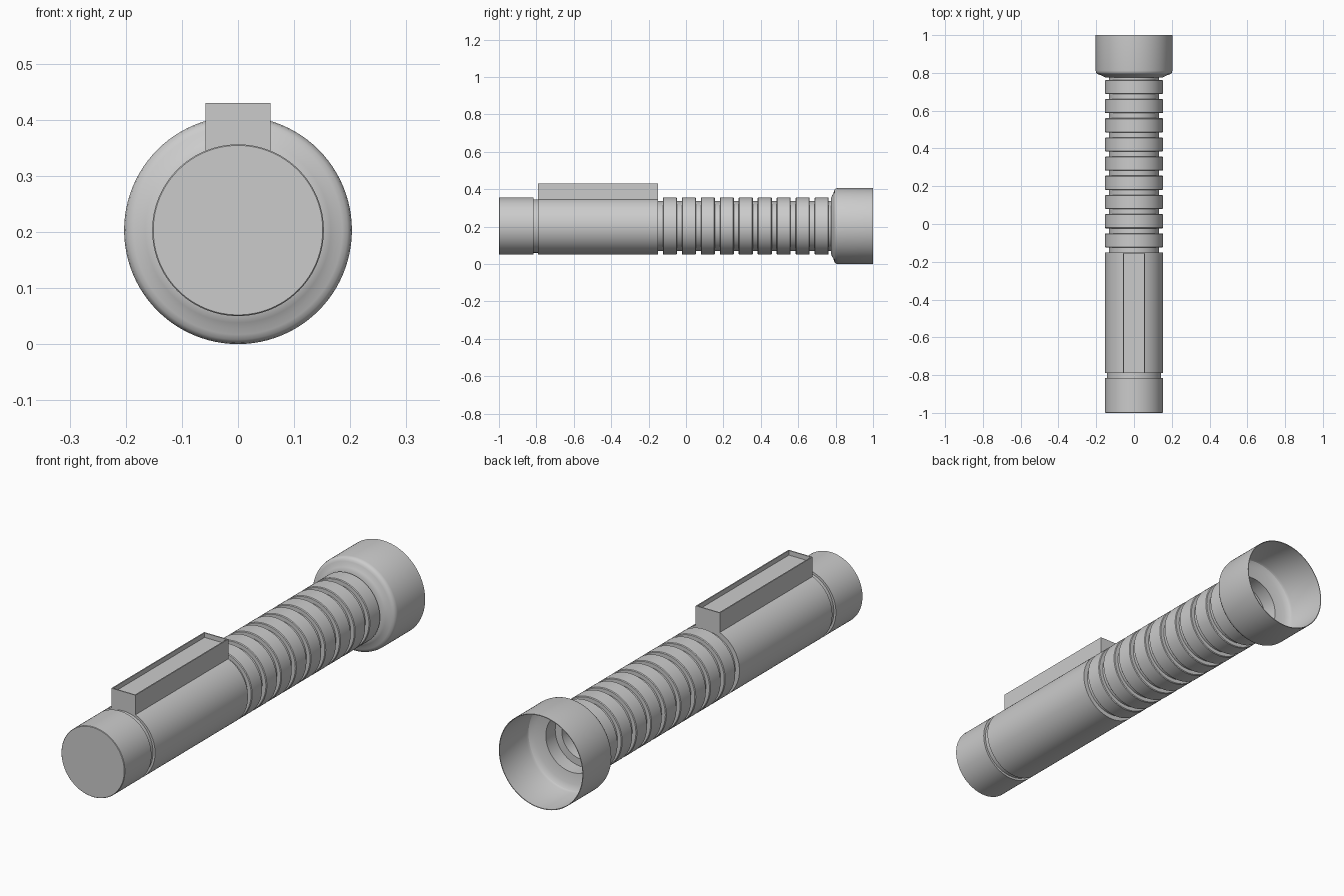
import bpy, bmesh, math

if "Cube" in bpy.data.objects:
    bpy.data.objects.remove(bpy.data.objects["Cube"])

AXIS_Z = 0.203
SIDES = 96

grey = bpy.data.materials.new("plain grey")
grey.diffuse_color = (0.6, 0.6, 0.6, 1)
grey.use_nodes = True
grey.node_tree.nodes["Principled BSDF"].inputs["Base Color"].default_value = grey.diffuse_color


def finish(bm, name):
    """Turn a bmesh into a named, smooth-shaded object."""
    bmesh.ops.recalc_face_normals(bm, faces=bm.faces)
    mesh = bpy.data.meshes.new(name)
    bm.to_mesh(mesh)
    bm.free()
    mesh.materials.append(grey)
    ob = bpy.data.objects.new(name, mesh)
    bpy.context.collection.objects.link(ob)
    bpy.ops.object.select_all(action='DESELECT')
    ob.select_set(True)
    bpy.context.view_layer.objects.active = ob
    bpy.ops.object.shade_smooth_by_angle(angle=math.radians(30))
    return ob


def lathe(name, profile):
    """Revolve (y, radius) points around the long axis; radius 0 makes a tip."""
    bm = bmesh.new()
    rings = []
    for y, r in profile:
        if r == 0:
            rings.append([bm.verts.new((0, y, AXIS_Z))])
            continue
        rings.append([bm.verts.new((r * math.sin(a), y, AXIS_Z + r * math.cos(a)))
                      for a in (2 * math.pi * i / SIDES for i in range(SIDES))])
    for a, b in zip(rings, rings[1:]):
        for i in range(SIDES):
            j = (i + 1) % SIDES
            if len(a) == 1:
                bm.faces.new((a[0], b[j], b[i]))
            elif len(b) == 1:
                bm.faces.new((a[i], a[j], b[0]))
            else:
                bm.faces.new((a[i], a[j], b[j], b[i]))
    return finish(bm, name)


# Handle: end cap, groove, grip, nine ribs, then the recessed emitter socket
R, G = 0.153, 0.133
handle = [(-1, 0), (-1, R - 0.002), (-0.998, R), (-0.815, R), (-0.815, 0.143),
          (-0.79, 0.143), (-0.79, R), (-0.15, R), (-0.15, G)]
for i in range(9):
    y = -0.124 + 0.1015 * i
    handle += [(y, G), (y, R - 0.003), (y + 0.003, R),
               (y + 0.072, R), (y + 0.075, R - 0.003), (y + 0.075, G)]
handle += [(0.785, G), (0.785, 0.127), (0.72, 0.127), (0.72, 0.095),
           (0.66, 0.095), (0.66, 0)]
lathe("handle", handle)

# Head: rounded shoulder and a thin-walled open cup
lathe("emitter_head", [
    (0.775, 0.13), (0.776, 0.152), (0.782, 0.165), (0.788, 0.175),
    (0.791, 0.186), (0.795, 0.195), (0.802, 0.201), (0.812, 0.203),
    (1.0, 0.203), (1.0, 0.200), (0.815, 0.200), (0.806, 0.196),
    (0.799, 0.186), (0.795, 0.172), (0.79, 0.155), (0.786, 0.127)])

# Control box: block on top of the grip with a recessed tray
bm = bmesh.new()
bmesh.ops.create_cube(bm, size=1)
for v in bm.verts:
    v.co.x *= 0.116
    v.co.y = -0.47 + v.co.y * 0.64
    v.co.z = 0.38 + v.co.z * 0.10
bm.normal_update()
top = max(bm.faces, key=lambda f: f.calc_center_median().z)
bmesh.ops.inset_region(bm, faces=[top], thickness=0.007)
tray = bmesh.ops.extrude_discrete_faces(bm, faces=[top])["faces"][0]
for v in tray.verts:
    v.co.z -= 0.02
finish(bm, "control_box")
